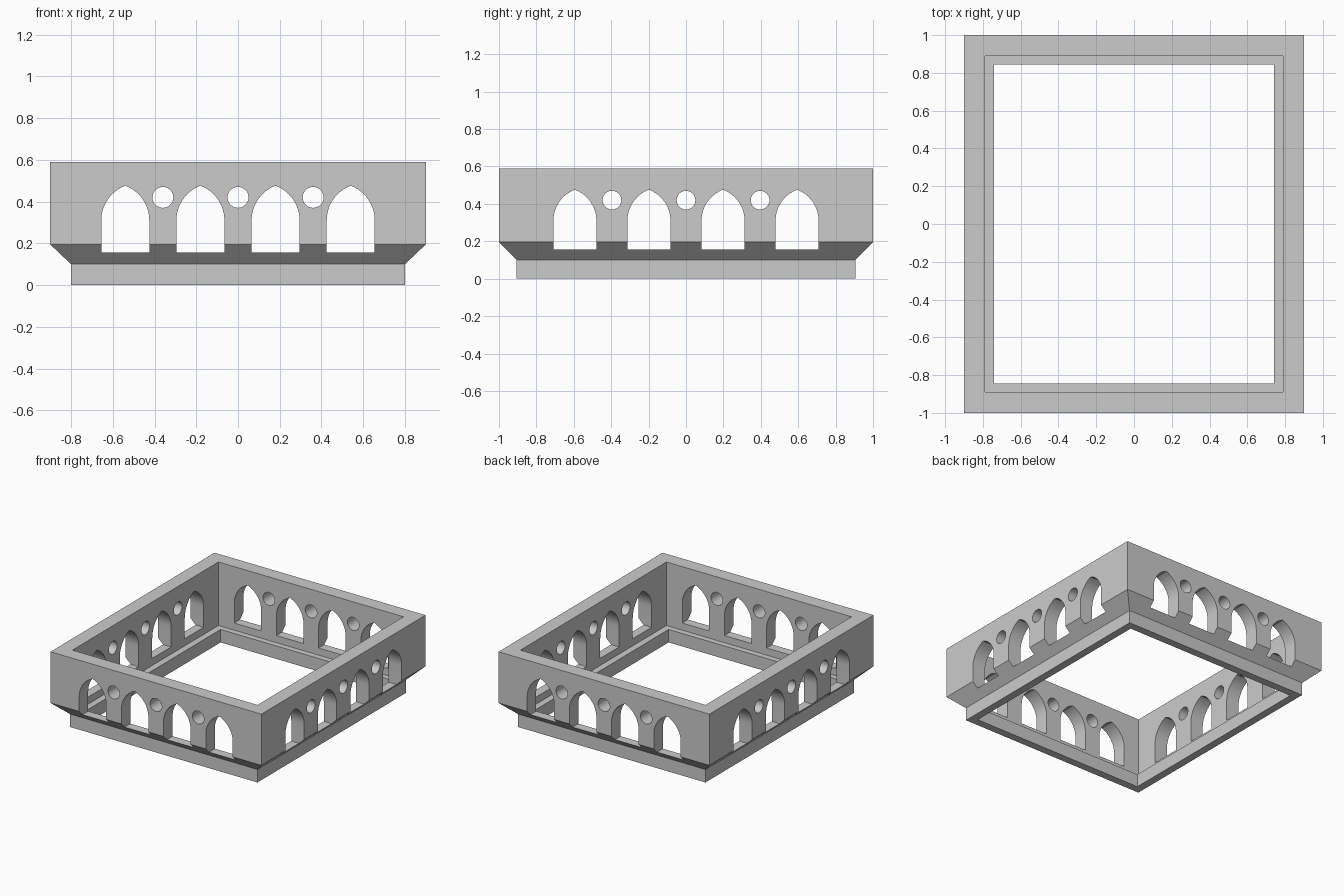
import bpy, bmesh, math
from mathutils import Matrix

old = bpy.data.objects.get("Cube")
if old:
    bpy.data.objects.remove(old)

stone = bpy.data.materials.new("grey stone")
stone.use_nodes = True
grey = (0.6, 0.6, 0.6, 1)
stone.diffuse_color = grey
stone.node_tree.nodes["Principled BSDF"].inputs["Base Color"].default_value = grey


def finish(bm, name):
    bmesh.ops.recalc_face_normals(bm, faces=bm.faces)
    mesh = bpy.data.meshes.new(name)
    bm.to_mesh(mesh)
    bm.free()
    mesh.materials.append(stone)
    obj = bpy.data.objects.new(name, mesh)
    bpy.context.collection.objects.link(obj)
    return obj


def rectangular_ring(name, profile):
    """Sweep a closed (half x, half y, z) profile around a rectangle."""
    bm = bmesh.new()
    loops = [[bm.verts.new((sx * x, sy * y, z))
              for sx, sy in ((-1, -1), (1, -1), (1, 1), (-1, 1))]
             for x, y, z in profile]
    for a, b in zip(loops, loops[1:] + loops[:1]):
        for i in range(4):
            j = (i + 1) % 4
            bm.faces.new((a[i], a[j], b[j], b[i]))
    return finish(bm, name)


def arch_outline(cx, half=0.115, sill=0.155, spring=0.31, apex=0.476, steps=12):
    """Pointed arch made of two mirrored arcs on straight jambs."""
    rise = apex - spring
    radius = (half ** 2 + rise ** 2) / (2 * half)
    sweep = math.asin(rise / radius)
    arc = [(half - radius + radius * math.cos(sweep * i / steps),
            spring + radius * math.sin(sweep * i / steps)) for i in range(steps + 1)]
    right = [(half, sill)] + arc
    left = [(-x, z) for x, z in reversed(right[:-1])]
    return [(cx + x, z) for x, z in right + left]


def circle_outline(cx, cz=0.42, radius=0.05, steps=32):
    return [(cx + radius * math.cos(math.tau * i / steps),
             cz + radius * math.sin(math.tau * i / steps)) for i in range(steps)]


def opening_cutter(name, pitch, turn):
    """Prisms for four arches and three round holes, through both opposite walls."""
    bm = bmesh.new()
    outlines = [arch_outline(k * pitch) for k in (-1.5, -0.5, 0.5, 1.5)]
    outlines += [circle_outline(k * pitch) for k in (-1, 0, 1)]
    for outline in outlines:
        front = [bm.verts.new((x, -1.2, z)) for x, z in outline]
        back = [bm.verts.new((x, 1.2, z)) for x, z in outline]
        bm.faces.new(front)
        bm.faces.new(back[::-1])
        for i in range(len(outline)):
            j = (i + 1) % len(outline)
            bm.faces.new((front[i], back[i], back[j], front[j]))
    bm.transform(Matrix.Rotation(turn, 4, "Z"))
    cutter = finish(bm, name)
    cutter.hide_render = True
    return cutter


# Parapet: plinth, sloped corbel, upright wall and inner ledge
parapet = rectangular_ring("parapet", [
    (0.80, 0.905, 0), (0.80, 0.905, 0.10), (0.90, 1.0, 0.195), (0.90, 1.0, 0.59),
    (0.79, 0.89, 0.59), (0.79, 0.89, 0.10), (0.74, 0.845, 0.10), (0.74, 0.845, 0)])

# Openings through the front/back walls and the side walls
cutters = [opening_cutter("front_back_openings", 0.36, 0),
           opening_cutter("side_openings", 0.396, math.pi / 2)]
bpy.context.view_layer.objects.active = parapet
for cutter in cutters:
    cut = parapet.modifiers.new(cutter.name, "BOOLEAN")
    cut.operation = "DIFFERENCE"
    cut.solver = "EXACT"
    cut.object = cutter
    bpy.ops.object.modifier_apply(modifier=cut.name)
for cutter in cutters:
    bpy.data.objects.remove(cutter)

# Smooth the curved reveals, keep the masonry edges sharp
bpy.ops.object.select_all(action="DESELECT")
parapet.select_set(True)
bpy.ops.object.shade_smooth_by_angle(angle=math.radians(30))
